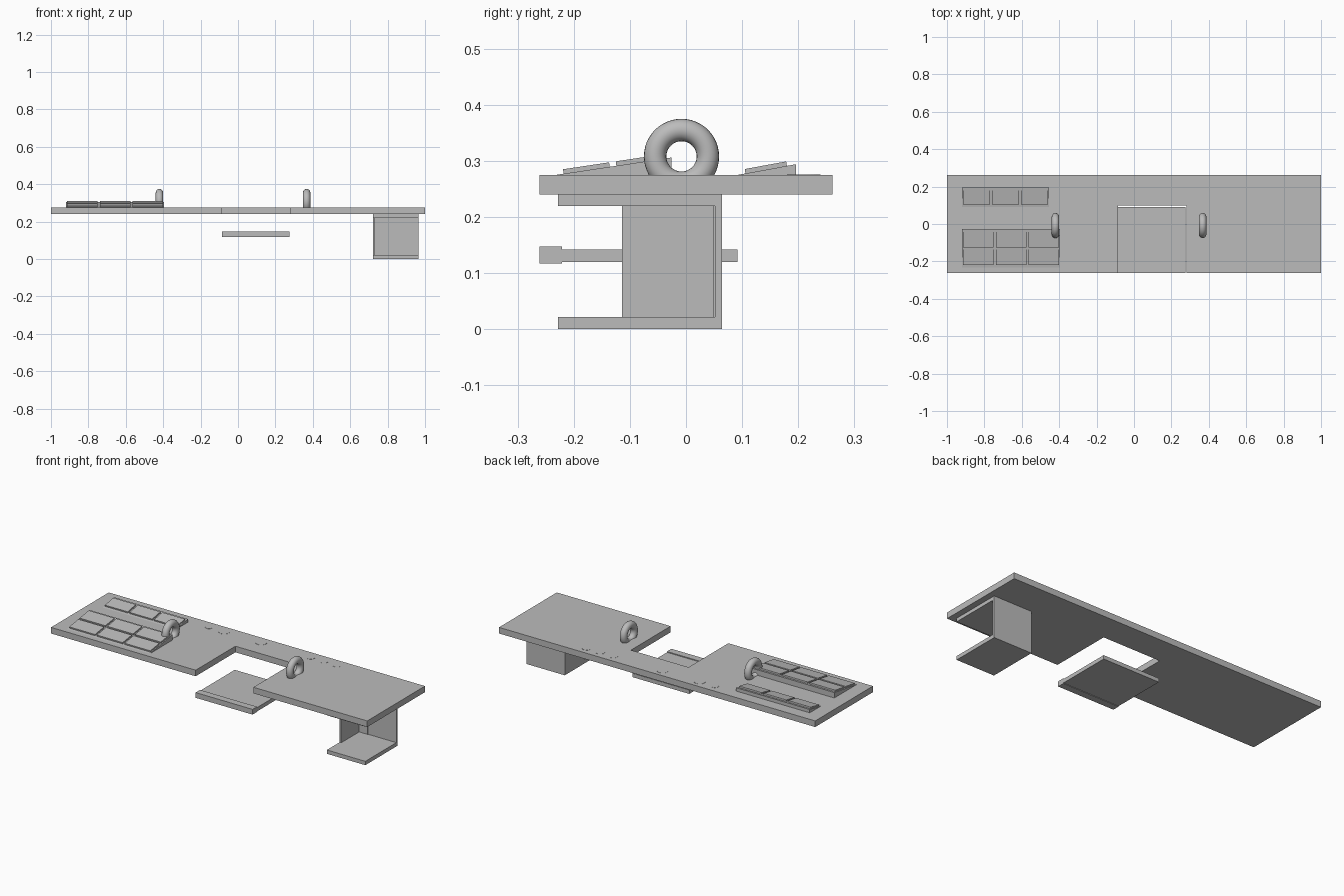
import bpy
import bmesh
from math import pi, atan2
from mathutils import Matrix

if "Cube" in bpy.data.objects:
    bpy.data.objects.remove(bpy.data.objects["Cube"], do_unlink=True)

# single plain grey
GREY = (0.5, 0.5, 0.5, 1.0)
mat = bpy.data.materials.new("plain grey")
mat.use_nodes = True
mat.diffuse_color = GREY
bsdf = next(n for n in mat.node_tree.nodes if n.type == "BSDF_PRINCIPLED")
bsdf.inputs["Base Color"].default_value = GREY


def finish(name, bm):
    bmesh.ops.recalc_face_normals(bm, faces=bm.faces)
    mesh = bpy.data.meshes.new(name)
    bm.to_mesh(mesh)
    bm.free()
    mesh.materials.append(mat)
    obj = bpy.data.objects.new(name, mesh)
    bpy.context.collection.objects.link(obj)
    return obj


def prism(name, outline, lift):
    """Extrude a closed outline of 3D points along the lift vector."""
    bm = bmesh.new()
    face = bm.faces.new([bm.verts.new(p) for p in outline])
    ext = bmesh.ops.extrude_face_region(bm, geom=[face])
    verts = [g for g in ext["geom"] if isinstance(g, bmesh.types.BMVert)]
    bmesh.ops.translate(bm, verts=verts, vec=lift)
    return finish(name, bm)


def box(name, x, y, z):
    outline = [(x[0], y[0], z[0]), (x[1], y[0], z[0]),
               (x[1], y[1], z[0]), (x[0], y[1], z[0])]
    return prism(name, outline, (0, 0, z[1] - z[0]))


# desk top with a notch open to the front
TOP = 0.275
UNDER = 0.24
FRONT, BACK = -0.261, 0.261
NOTCH = (-0.085, 0.28)
plan = [(-1, FRONT), (NOTCH[0], FRONT), (NOTCH[0], 0.098), (NOTCH[1], 0.098),
        (NOTCH[1], FRONT), (1, FRONT), (1, BACK), (-1, BACK)]
prism("desk_top", [(x, y, UNDER) for x, y in plan], (0, 0, TOP - UNDER))

# tray below the notch, with a thicker front lip
tray_x = (NOTCH[0], 0.275)
box("sliding_tray", tray_x, (-0.225, 0.092), (0.12, 0.142))
box("tray_lip", tray_x, (FRONT, -0.221), (0.117, 0.147))

# hanging shelf unit, open to the front and outer side
SX = (0.722, 0.965)
box("shelf_upper_plate", SX, (-0.228, 0.064), (0.22, UNDER))
box("shelf_lower_plate", SX, (-0.228, 0.064), (0, 0.022))
box("shelf_back", SX, (0.052, 0.064), (0.022, 0.22))
box("shelf_side", (SX[0], 0.732), (-0.114, 0.052), (0.022, 0.22))
box("shelf_back_strip", (0.732, 0.785), (0.049, 0.052), (0.022, 0.22))


def console(name, x, y, rise, rows, columns):
    """Sloped wedge carrying a grid of raised keys."""
    prism(name, [(x[0], y[0], TOP), (x[0], y[1], TOP), (x[0], y[1], TOP + rise)],
          (x[1] - x[0], 0, 0))
    depth = y[1] - y[0]
    slope = atan2(rise, depth)
    cell_x = (x[1] - x[0]) / columns
    cell_y = (depth - 0.018) / rows
    for r in range(rows):
        for c in range(columns):
            cy = y[0] + 0.008 + cell_y * (r + 0.5)
            cz = TOP + rise * (cy - y[0]) / depth
            cx = x[0] + cell_x * (c + 0.5)
            bm = bmesh.new()
            bmesh.ops.create_cube(bm, size=1, matrix=(
                Matrix.Translation((cx, cy, cz))
                @ Matrix.Rotation(slope, 4, "X")
                @ Matrix.Diagonal((cell_x - 0.012, cell_y - 0.011, 0.016, 1))))
            finish(f"{name}_key_{r + 1}_{c + 1}", bm)


console("front_console", (-0.92, -0.395), (-0.232, -0.026), 0.031, 2, 3)
console("back_console", (-0.92, -0.455), (0.092, 0.196), 0.019, 1, 3)

# upright rings set into the desk
for name, x in (("right_ring", -0.42), ("left_ring", 0.367)):
    bpy.ops.mesh.primitive_torus_add(
        location=(x, -0.008, 0.308), rotation=(0, pi / 2, 0),
        major_segments=48, minor_segments=20,
        major_radius=0.047, minor_radius=0.02)
    ring = bpy.context.object
    ring.name = name
    ring.data.materials.append(mat)
    bpy.ops.object.shade_smooth()

# flush round caps along the back edge
caps = [(-0.33, 0.02), (-0.234, 0.03), (0, 0.03),
        (0.313, 0.025), (0.396, 0.025), (0.48, 0.025)]
for i, (x, radius) in enumerate(caps):
    bm = bmesh.new()
    bmesh.ops.create_cone(bm, cap_ends=True, segments=24, radius1=radius,
                          radius2=radius, depth=0.002,
                          matrix=Matrix.Translation((x, 0.21, TOP)))
    finish(f"round_cap_{i + 1}", bm)
